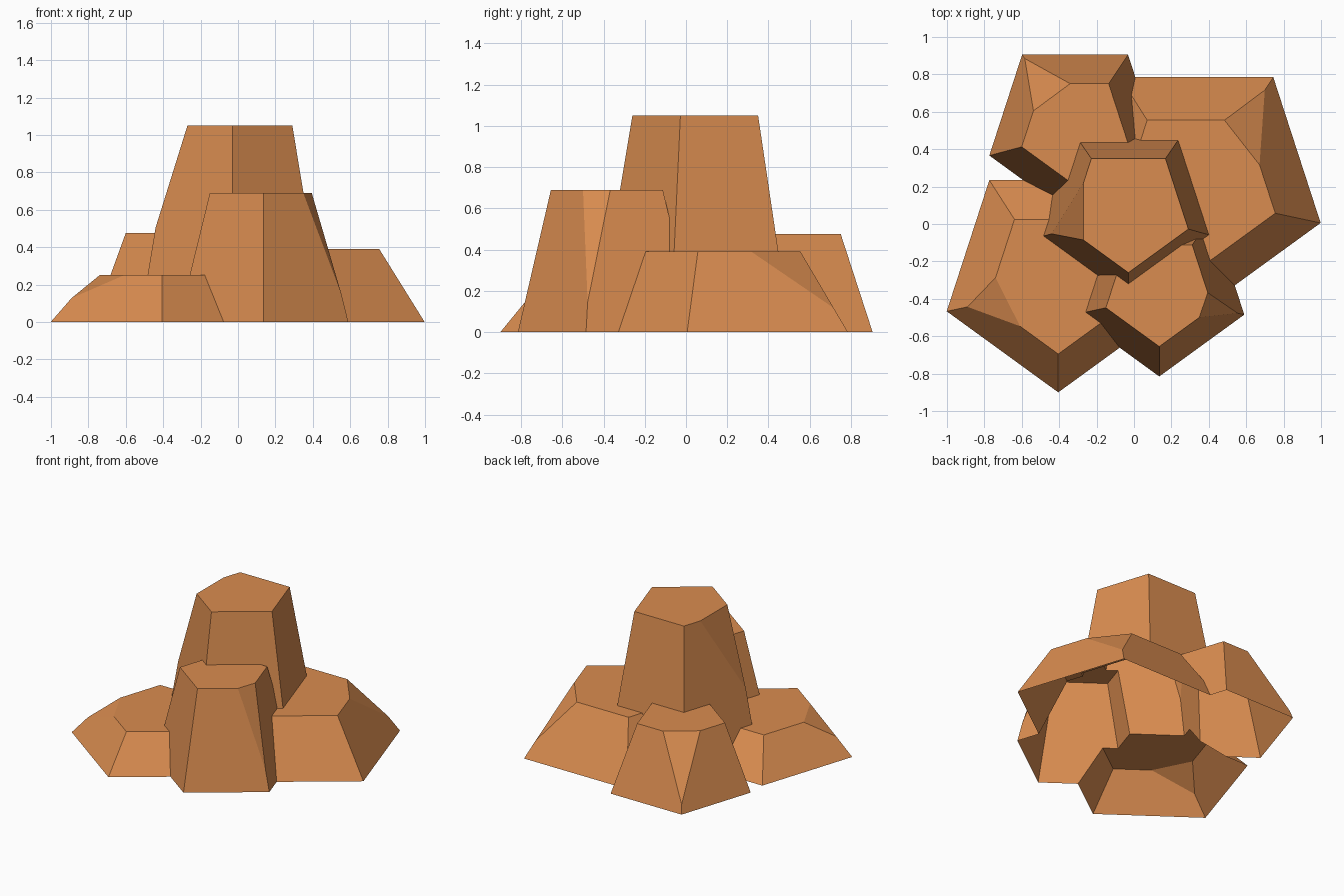
import bpy, bmesh, math
from mathutils import Vector

if "Cube" in bpy.data.objects:
    bpy.data.objects.remove(bpy.data.objects["Cube"])

mat = bpy.data.materials.new("orange rock")
mat.diffuse_color = (0.70, 0.265, 0.08, 1)
mat.use_nodes = True
mat.node_tree.nodes["Principled BSDF"].inputs["Base Color"].default_value = mat.diffuse_color


def ring(cx, cy, r, z):
    """Regular pentagon pointing to the front."""
    return [Vector((cx + r * math.cos(math.radians(54 + 72 * k)),
                    cy + r * math.sin(math.radians(54 + 72 * k)), z)) for k in range(5)]


def rock(name, base, top, height, chop, skirt):
    """Tapered pentagonal rock with one top corner sliced off."""
    b = ring(*base, 0)
    t = ring(*top, height)
    k, prev, nxt, down = chop
    pts = [p for i, p in enumerate(t) if i != k]
    pts += [t[k].lerp(t[(k - 1) % 5], prev), t[k].lerp(t[(k + 1) % 5], nxt), t[k].lerp(b[k], down)]
    pts += b + [p - Vector((0, 0, skirt)) for p in b]   # skirt is trimmed later
    bm = bmesh.new()
    for p in pts:
        bm.verts.new(p)
    bmesh.ops.convex_hull(bm, input=bm.verts[:])
    bmesh.ops.dissolve_limit(bm, angle_limit=0.01, verts=bm.verts[:], edges=bm.edges[:])
    bmesh.ops.recalc_face_normals(bm, faces=bm.faces[:])
    me = bpy.data.meshes.new(name)
    bm.to_mesh(me)
    bm.free()
    me.materials.append(mat)
    ob = bpy.data.objects.new(name, me)
    bpy.context.collection.objects.link(ob)
    return ob


# base (x, y, radius), top (x, y, radius), height, sliced corner
specs = [
    ("rock_cluster", (-0.03, 0.085, 0.52), (-0.03, 0.077, 0.337), 1.05, (2, 0.66, 0.25, 0.52)),
    ("front_left_rock", (-0.405, -0.273, 0.627), (-0.405, -0.297, 0.398), 0.25, (2, 0.30, 0.46, 0.49)),
    ("back_left_rock", (-0.315, 0.515, 0.482), (-0.313, 0.506, 0.302), 0.475, (1, 0.42, 0.43, 0.87)),
    ("back_right_rock", (0.335, 0.221, 0.697), (0.332, 0.195, 0.445), 0.39, (0, 0.48, 0.21, 0.70)),
    ("front_rock", (0.135, -0.337, 0.478), (0.135, -0.355, 0.30), 0.69, (4, 0.25, 0.24, 0.79)),
]
rocks = [rock(*s, 0.1 + 0.013 * i) for i, s in enumerate(specs)]

# merge all rocks into one shell
main = rocks[0]
bpy.context.view_layer.objects.active = main
for other in rocks[1:]:
    mod = main.modifiers.new("union", 'BOOLEAN')
    mod.operation = 'UNION'
    mod.solver = 'EXACT'
    mod.object = other
    bpy.ops.object.modifier_apply(modifier=mod.name)
    bpy.data.objects.remove(other)

# trim at the ground, leaving the underside open
bm = bmesh.new()
bm.from_mesh(main.data)
bmesh.ops.bisect_plane(bm, geom=bm.verts[:] + bm.edges[:] + bm.faces[:], dist=1e-5,
                       plane_co=(0, 0, 0), plane_no=(0, 0, 1), clear_inner=True)
bm.to_mesh(main.data)
bm.free()
